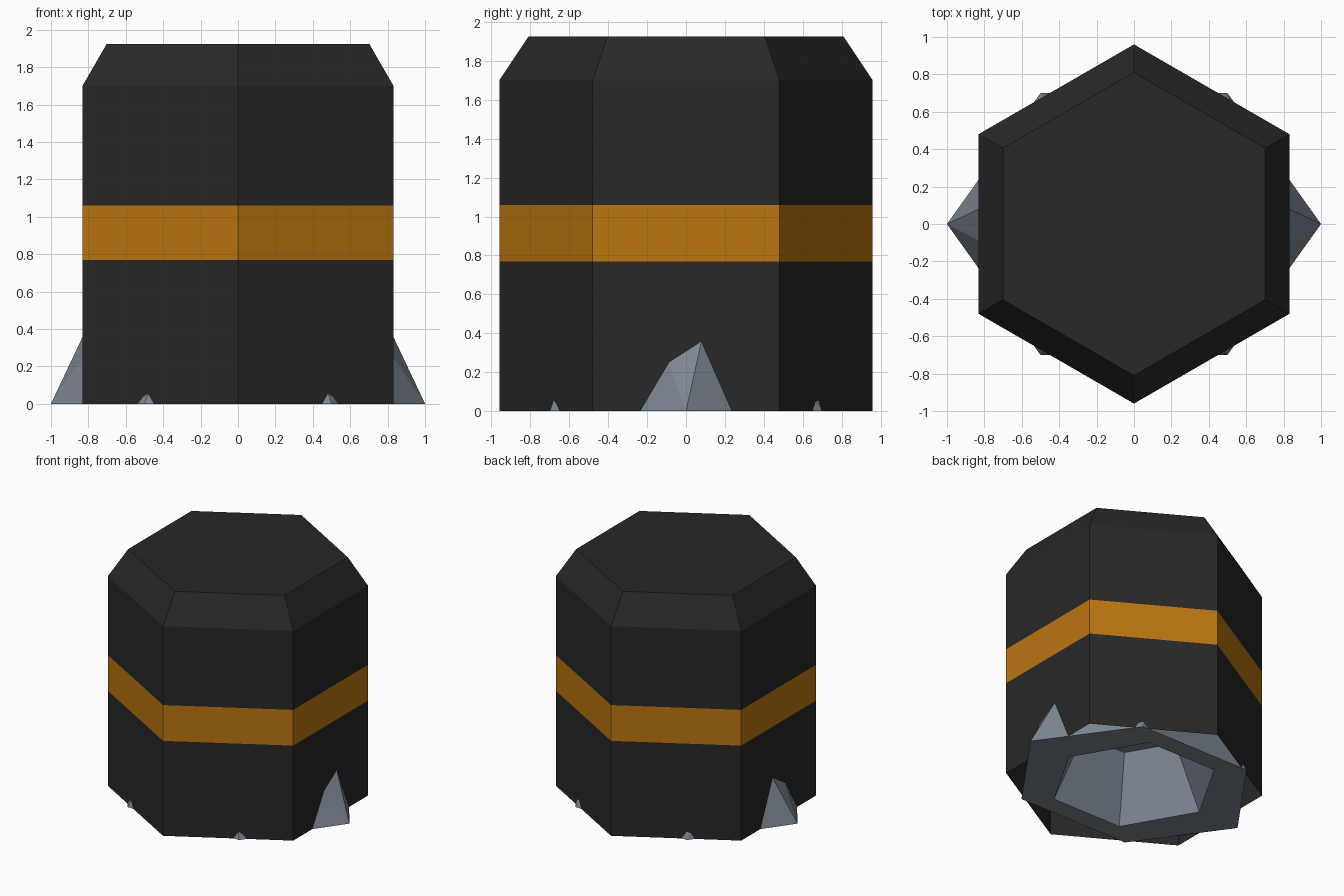
import bpy, bmesh, math

if "Cube" in bpy.data.objects:
    bpy.data.objects.remove(bpy.data.objects["Cube"])


def material(name, rgb):
    m = bpy.data.materials.new(name)
    m.diffuse_color = (*rgb, 1)
    m.use_nodes = True
    m.node_tree.nodes["Principled BSDF"].inputs["Base Color"].default_value = m.diffuse_color
    return m


BLACK = material("charcoal", (0.021, 0.021, 0.021))
ORANGE = material("amber", (0.50, 0.18, 0.005))
GREY = material("slate grey", (0.20, 0.24, 0.29))


def finish(bm, name, mats):
    bmesh.ops.recalc_face_normals(bm, faces=bm.faces)
    me = bpy.data.meshes.new(name)
    bm.to_mesh(me)
    bm.free()
    for m in mats:
        me.materials.append(m)
    ob = bpy.data.objects.new(name, me)
    bpy.context.collection.objects.link(ob)
    return ob


def hexagon(bm, r, z, start):
    return [bm.verts.new((r * math.cos(math.radians(start + 60 * i)),
                          r * math.sin(math.radians(start + 60 * i)), z))
            for i in range(6)]


def bridge(bm, a, b):
    for i in range(6):
        j = (i + 1) % 6
        bm.faces.new((a[i], a[j], b[j], b[i]))


# Hexagonal casing: open underneath, painted band, bevelled top
bm = bmesh.new()
profile = [(0.96, 0), (0.96, 0.77), (0.96, 1.06), (0.96, 1.70), (0.81, 1.925)]
rings = [hexagon(bm, r, z, 30) for r, z in profile]
for lower, upper in zip(rings, rings[1:]):
    bridge(bm, lower, upper)
bm.faces.new(rings[-1])
for f in bm.faces:
    f.material_index = int(0.77 < f.calc_center_median().z < 1.06)
finish(bm, "hexagonal_casing", [BLACK, ORANGE])

# Faceted rock under the casing, its corners poking out at the ground
bm = bmesh.new()
base = [bm.verts.new((x, y, 0)) for x, y in
        [(1, 0), (0.5, 0.7), (-0.5, 0.7), (-1, 0), (-0.5, -0.7), (0.5, -0.7)]]


def upper_side(s):
    a, b = (0.16, 0.72) if s > 0 else (-0.18, 0.50)
    pts = [(0.66, a, b), (0.3, 0.5 * s, 0.6), (-0.3, 0.5 * s, 0.6), (-0.66, a, b)]
    return [bm.verts.new(p) for p in pts]


back, front = upper_side(1), upper_side(-1)
right, left = base[0], base[3]
for row, p, q in ((back, base[1], base[2]), (front, base[5], base[4])):
    for tri in ((right, p, row[0]), (p, row[1], row[0]),
                (left, q, row[3]), (q, row[2], row[3])):
        bm.faces.new(tri)
    bm.faces.new((p, q, row[2], row[1]))
bm.faces.new((right, back[0], front[0]))
bm.faces.new((left, back[3], front[3]))
peak = bm.verts.new((0, 0, 0.95))
loop = back + front[::-1]
for i in range(8):
    bm.faces.new((loop[i], loop[(i + 1) % 8], peak))

# Hollow in the underside of the rock
rim = hexagon(bm, 0.63, 0, 0)
roof = hexagon(bm, 0.40, 0.5, 0)
bridge(bm, base, rim)
bridge(bm, rim, roof)
bm.faces.new(roof)
finish(bm, "rock_base", [GREY])
